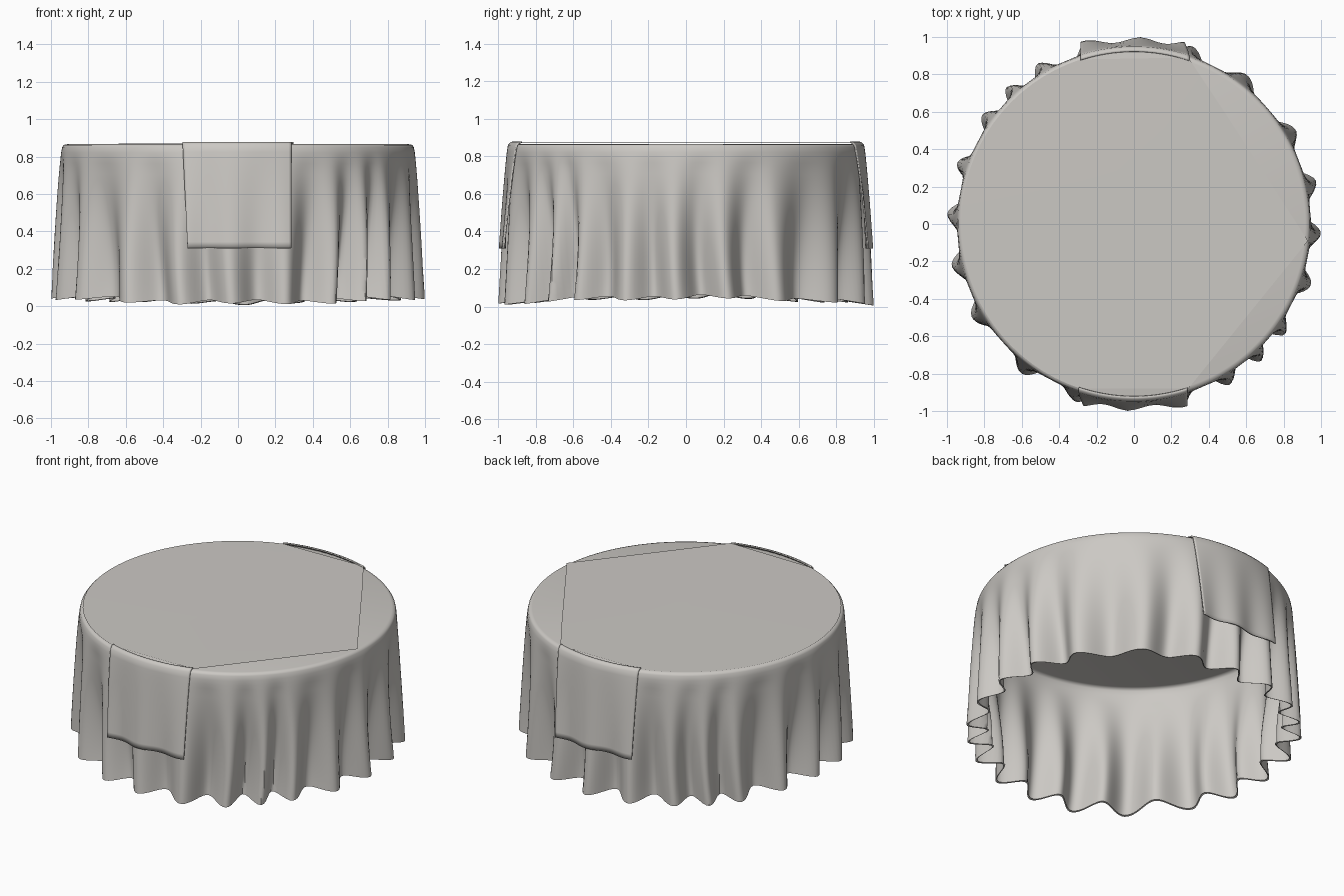
import bpy, bmesh, math
from math import sin, cos, pi, radians, atan2

cube = bpy.data.objects.get("Cube")
if cube:
    bpy.data.objects.remove(cube, do_unlink=True)

linen = bpy.data.materials.new("warm_grey_linen")
linen.use_nodes = True
colour = (0.60, 0.58, 0.55, 1)
linen.diffuse_color = colour
linen.node_tree.nodes["Principled BSDF"].inputs["Base Color"].default_value = colour

TOP, RIM = 0.87, 0.94
# Fold crest directions over half a turn; the other half repeats them
HALF = [13, 30, 53, 72, 88, 105, 121, 133, 144, 161, 177]
CRESTS = HALF + [a + 180 for a in HALF]


def smooth(t):
    t = max(0.0, min(1.0, t))
    return t * t * (3 - 2 * t)


def fold(angle):
    """Fold wave: 1 on a crest, -1 in a valley."""
    deg = math.degrees(angle) % 360
    ring = [CRESTS[-1] - 360] + CRESTS + [CRESTS[0] + 360]
    for a, b in zip(ring, ring[1:]):
        if a <= deg < b:
            return cos(2 * pi * (deg - a) / (b - a))
    return 1.0


def crest_radius(drop):
    """Outer limit of the cloth; drop runs 0 at the rim to 1 at the hem."""
    return RIM + 0.06 * drop ** 0.7


def cloth_radius(angle, drop):
    sway = 0.025 * sin(3 * angle + 1) * (1 - drop) * drop * 4
    depth = 0.135 * smooth(drop * 0.9 + 0.1) * (0.9 + 0.1 * sin(5 * angle))
    depth *= min(1, drop * 8)
    return crest_radius(drop) - depth * (1 - fold(angle + sway)) / 2


def add_object(name, bm, sharp=40):
    bmesh.ops.recalc_face_normals(bm, faces=bm.faces)
    mesh = bpy.data.meshes.new(name)
    bm.to_mesh(mesh)
    bm.free()
    obj = bpy.data.objects.new(name, mesh)
    bpy.context.collection.objects.link(obj)
    mesh.materials.append(linen)
    bpy.ops.object.select_all(action='DESELECT')
    obj.select_set(True)
    bpy.context.view_layer.objects.active = obj
    bpy.ops.object.shade_smooth_by_angle(angle=radians(sharp))
    return obj


def bridge(bm, rows, closed):
    for upper, lower in zip(rows, rows[1:]):
        n = len(upper)
        for i in range(n if closed else n - 1):
            j = (i + 1) % n
            bm.faces.new((upper[i], lower[i], lower[j], upper[j]))


# Tablecloth: flat top, rounded rim and a pleated skirt open below
bm = bmesh.new()
SEG, ROWS = 352, 28
angles = [2 * pi * i / SEG for i in range(SEG)]
rows = [[bm.verts.new((r * cos(a), r * sin(a), z)) for a in angles]
        for r, z in ((0.915, TOP - 0.004), (0.932, TOP - 0.008))]
for k in range(ROWS + 1):
    drop = k / ROWS
    row = []
    for a in angles:
        hem = 0.05 - 0.03 * sin(a) ** 2 - 0.01 * fold(a) + 0.005 * sin(7 * a)
        r = cloth_radius(a, drop)
        z = (TOP - 0.02) * (1 - drop) + hem * drop
        row.append(bm.verts.new((r * cos(a), r * sin(a), z)))
    rows.append(row)
bridge(bm, rows, True)
bm.faces.new(rows[0])
# Curl the hem slightly inward, as a turned edge
hem_row = [bm.verts.new((v.co.x * 0.988, v.co.y * 0.988, v.co.z + 0.004))
           for v in rows[-1]]
bridge(bm, [rows[-1], hem_row], True)
add_object("tablecloth", bm, 50)

# Upper layer on the table, with two straight creases on its left side
bm = bmesh.new()
outline = [(0.29, -0.88), (0.93, -0.09), (0.47, 0.62), (0.29, 0.89)]
rim = [bm.verts.new((x, y, TOP + 0.003)) for x, y in outline]
for i in range(33):
    a = radians(108 + 144 * i / 32)
    rim.append(bm.verts.new((0.925 * cos(a), 0.925 * sin(a), TOP)))
centre = bm.verts.new((0, 0, TOP + 0.004))
for i, v in enumerate(rim):
    bm.faces.new((centre, v, rim[(i + 1) % len(rim)]))
add_object("top_layer", bm, 30)


# Runner ends: hanging panels front and back that rest on the folds
def runner_end(name, turn):
    bm = bmesh.new()
    cols, steps, hem_z = 40, 16, 0.31
    rows = []
    for k in range(-2, steps + 1):
        t = max(k, 0) / steps
        row = []
        for i in range(cols + 1):
            s = i / cols
            x = (-0.295 + 0.025 * t) * (1 - s) + 0.285 * s
            a = atan2(-0.95, x)
            z = (TOP - 0.012) * (1 - t) + hem_z * t
            r = 0.945 + 0.048 * t ** 0.8 - 0.013 * t * (1 - fold(a))
            if k < 0:
                r, z = 0.945 + 0.012 * k, TOP + (0.002 if k == -1 else 0.005)
            y = -math.sqrt(r * r - x * x)
            # The panel hangs straighter than the round rim near its sides
            y -= 0.022 * t * (x / 0.29) ** 2
            row.append(bm.verts.new((x * turn, y * turn, z)))
        rows.append(row)
    bridge(bm, rows, False)
    obj = add_object(name, bm, 50)
    solid = obj.modifiers.new("cloth_thickness", 'SOLIDIFY')
    solid.thickness = 0.008
    solid.offset = 0


runner_end("runner_front", 1)
runner_end("runner_back", -1)
